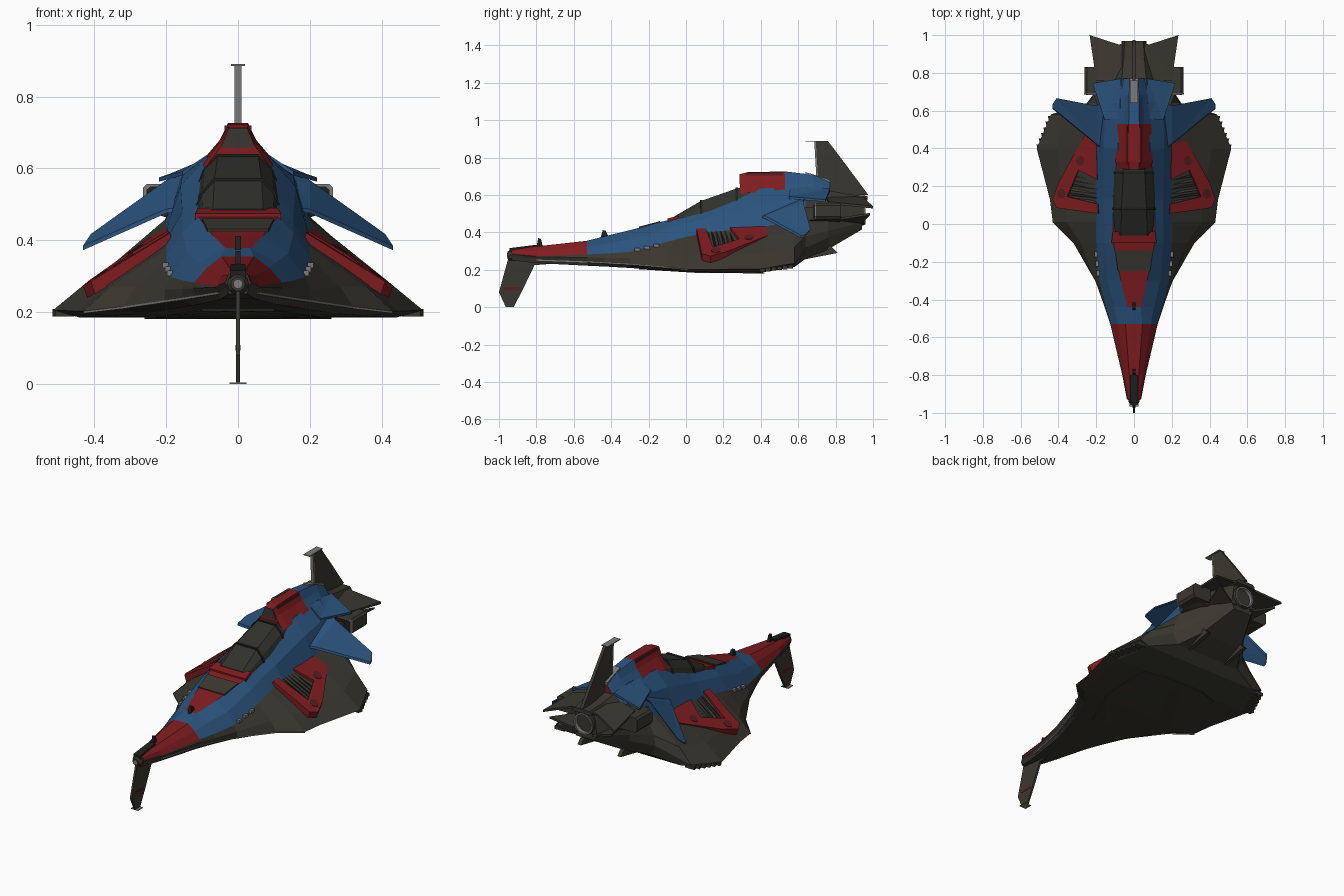
import bpy, bmesh, math

def material(name, rgb):
    m = bpy.data.materials.new(name)
    m.diffuse_color = (*rgb, 1)
    return m

OLIVE = material("dark olive", (0.042, 0.039, 0.029))
BLUE = material("hull blue", (0.024, 0.088, 0.205))
RED = material("hull red", (0.215, 0.012, 0.014))
BLACK = material("near black", (0.014, 0.014, 0.012))
GREY = material("metal grey", (0.20, 0.20, 0.20))
GLASS = material("canopy glass", (0.030, 0.030, 0.025))
MAROON = material("deep red", (0.10, 0.012, 0.013))

def finish(name, bm, mats):
    bmesh.ops.recalc_face_normals(bm, faces=bm.faces)
    me = bpy.data.meshes.new(name)
    bm.to_mesh(me)
    bm.free()
    for m in mats:
        me.materials.append(m)
    ob = bpy.data.objects.new(name, me)
    bpy.context.collection.objects.link(ob)
    return ob

def loft(name, stations, mats, rule=lambda y, band: 0):
    """stations: (y, half ring of (x, z) from bottom to top); mirrored in x."""
    bm = bmesh.new()
    rings = []
    for y, half in stations:
        pts = [(x, z) for x, z in half] + [(-x, z) for x, z in reversed(half)]
        rings.append([bm.verts.new((x, y, z)) for x, z in pts])
    n, h = len(rings[0]), len(stations[0][1])
    for i in range(len(rings) - 1):
        ym = (stations[i][0] + stations[i + 1][0]) / 2
        for j in range(n):
            k = (j + 1) % n
            f = bm.faces.new((rings[i][j], rings[i][k], rings[i + 1][k], rings[i + 1][j]))
            f.material_index = rule(ym, j if j < h else (2 * h - 2 - j if j < n - 1 else -1))
    bm.faces.new(rings[0])
    bm.faces.new(rings[-1])
    return finish(name, bm, mats)

def prism(name, pts, vec, mat, both=True):
    """Plate from a 3D outline pushed along vec, optionally on both sides."""
    bm = bmesh.new()
    for s in ((1, -1) if both else (1,)):
        a = [bm.verts.new((s * p[0], p[1], p[2])) for p in pts]
        b = [bm.verts.new((s * (p[0] + vec[0]), p[1] + vec[1], p[2] + vec[2])) for p in pts]
        caps = [bm.faces.new(a), bm.faces.new(b)]
        for i in range(len(a)):
            k = (i + 1) % len(a)
            bm.faces.new((a[i], a[k], b[k], b[i]))
        for f in caps:
            f.normal_update()
        bmesh.ops.triangulate(bm, faces=caps)
    return finish(name, bm, [mat])

def side_plate(name, yz, x, w, mat, both=False):
    return prism(name, [(x - w, y, z) for y, z in yz], (2 * w, 0, 0), mat, both)

def box(name, c, size, mat, both=False):
    x, y, z = c
    a, b, d = (v / 2 for v in size)
    return prism(name, [(x - a, y - b, z - d), (x + a, y - b, z - d), (x + a, y + b, z - d),
                        (x - a, y + b, z - d)], (0, 0, 2 * d), mat, both)

def tube(name, z, profile, mat, seg=20, caps=True):
    """Revolve (radius, y) around a lengthwise axis on the centre line."""
    bm = bmesh.new()
    rings = [[bm.verts.new((r * math.cos(2 * math.pi * i / seg), y, z + r * math.sin(2 * math.pi * i / seg)))
              for i in range(seg)] for r, y in profile]
    for p, q in zip(rings, rings[1:]):
        for i in range(seg):
            bm.faces.new((p[i], p[(i + 1) % seg], q[(i + 1) % seg], q[i]))
    if caps:
        bm.faces.new(rings[0])
        bm.faces.new(rings[-1])
    return finish(name, bm, [mat])

# Main hull: y, bottom z, edge x z, paint line x z, shoulder x z, top x z
rows = [
    (-.93, .25, .030, .270, .034, .285, .028, .303, .012, .310),
    (-.80, .236, .055, .255, .058, .272, .048, .300, .025, .325),
    (-.53, .222, .118, .245, .122, .282, .088, .322, .045, .355),
    (-.44, .218, .150, .240, .148, .286, .105, .338, .035, .378),
    (-.30, .210, .205, .232, .185, .296, .140, .362, .070, .412),
    (-.10, .195, .320, .215, .200, .350, .155, .420, .110, .465),
    (.01, .188, .430, .202, .200, .378, .155, .450, .112, .485),
    (.13, .187, .445, .202, .200, .402, .155, .478, .112, .515),
    (.40, .185, .515, .205, .200, .428, .160, .550, .085, .635),
    (.58, .215, .440, .235, .200, .460, .155, .580, .075, .645),
    (.64, .260, .250, .320, .200, .465, .150, .585, .075, .645),
    (.76, .310, .160, .370, .170, .460, .120, .570, .065, .625),
    (.94, .415, .070, .435, .075, .460, .065, .545, .050, .590),
]
hull = []
for y, zb, xe, ze, xm, zm, xs, zs, xt, zt in rows:
    flank = (xe + (xm - xe) * .35 + .006, ze + (zm - ze) * .35 + .008)
    hull.append((y, [(xe * .86, zb), (xe, ze), flank, (xm, zm), (xs, zs), (xt, zt)]))

def hull_paint(y, band):
    if band < 3 or y > .76 or (band == 3 and y > .64):
        return 0
    if y < -.53 or (band == 5 and -.44 < y < .05):
        return 2
    return 1
loft("main_hull", hull, [OLIVE, BLUE, RED], hull_paint)

# Cockpit canopy with frame bars
canopy = [(-.06, [(.105, .45), (.097, .475), (.07, .487)]), (.08, [(.125, .47), (.100, .53), (.066, .568)]),
          (.28, [(.128, .51), (.094, .60), (.056, .638)]), (.37, [(.115, .54), (.085, .615), (.05, .65)])]
loft("canopy", canopy, [GLASS])
for i, y in enumerate((.08, .27)):
    t = i * .95
    loft("canopy_frame_%d" % i, [(y + d, [(.127 + .003 * t, .47 + .04 * t), (.104 - .006 * t, .532 + .066 * t),
         (.068 - .01 * t, .573 + .07 * t)]) for d in (-.006, .008)], [BLACK])
prism("canopy_red_brow", [(-.12, -.10, .474), (.12, -.10, .474), (.112, -.04, .490), (-.112, -.04, .490)],
      (0, 0, -.02), RED, False)
prism("forward_dark_panel", [(-.085, -.25, .431), (.085, -.25, .431), (.10, -.14, .460), (-.10, -.14, .460)],
      (0, 0, -.008), OLIVE, False)

# Dorsal spine, red in front and blue behind
spine = [(.29, [(.092, .60), (.045, .665), (.026, .712)]), (.33, [(.098, .61), (.048, .675), (.028, .722)]),
         (.53, [(.092, .63), (.050, .68), (.028, .726)]), (.68, [(.080, .63), (.048, .675), (.026, .708)]),
         (.77, [(.07, .60), (.045, .64), (.022, .670)])]
loft("dorsal_spine", spine, [RED, BLUE], lambda y, b: 0 if y < .53 else 1)
prism("spine_intake", [(-.046, .286, .658), (.046, .286, .658), (.024, .286, .712), (-.024, .286, .712)],
      (0, .01, 0), OLIVE, False)
box("spine_rail", (.032, .42, .712), (.012, .2, .016), MAROON, True)
prism("spine_grey_strip", [(-.02, .64, .722), (.02, .64, .722), (.025, .77, .682), (-.025, .77, .682)],
      (0, 0, -.02), GREY, False)

# Tail fin with bright leading edge and flared cap
side_plate("tail_fin", [(.69, .887), (.76, .887), (.86, .755), (.975, .60), (.73, .60), (.70, .69)], 0, .009, OLIVE)
side_plate("tail_fin_leading_edge", [(.686, .887), (.694, .887), (.706, .69), (.697, .69)], 0, .0095, GREY)
box("tail_fin_cap", (0, .70, .8875), (.04, .12, .005), GREY)

# Ventral nose fin
side_plate("nose_fin", [(-.95, .262), (-1.0, .08), (-.965, .004), (-.92, .004), (-.875, .09), (-.81, .225),
                        (-.72, .232), (-.74, .26)], 0, .006, OLIVE)
box("nose_fin_foot", (0, -.943, .002), (.046, .045, .004), GREY)
box("nose_fin_mark", (0, -.93, .10), (.014, .09, .015), MAROON)

# Nose sensor, masts
tube("nose_sensor", .278, [(.02, -.955), (.03, -.94), (.032, -.90), (.026, -.82)], OLIVE, 10)
tube("nose_lens", .278, [(.012, -.958), (.012, -.94)], GREY, 10)
prism("nose_block", [(-.022, -.945, .316), (.022, -.945, .316), (.02, -.80, .334), (-.02, -.80, .334)],
      (0, 0, -.03), BLACK, False)
side_plate("front_mast", [(-.80, .32), (-.79, .37), (-.775, .365), (-.765, .32)], 0, .007, BLACK)
side_plate("rear_mast", [(-.46, .36), (-.445, .412), (-.43, .41), (-.41, .37)], 0, .009, BLACK)

# Red shoulder panels wrapped around louvred recesses
def on_panel(x, y, d=0):
    return (x, y, .275 + (.43 - x) * .62 + (y - .13) * .05 + d)
outline = [(.19, .055), (.41, .085), (.432, .13), (.40, .22), (.25, .49), (.20, .47), (.195, .235),
           (.295, .285), (.355, .145), (.19, .105)]
prism("red_shoulder_panel", [on_panel(*p) for p in outline], (-.012, 0, -.035), RED)
for i in range(6):
    y = .12 + i * .024
    xo = .352 - (y - .14) * .4
    prism("louvre_slat", [on_panel(.19, y - .01, -.012), on_panel(xo, y + .01, -.012),
                          on_panel(xo, y + .022, -.02), on_panel(.19, y + .002, -.02)],
          (0, 0, -.006), BLACK if i % 2 else OLIVE)
for cx, cy in ((.285, .335), (.385, .16)):
    prism("panel_disc", [on_panel(cx + .022 * math.cos(a * math.pi / 6), cy + .026 * math.sin(a * math.pi / 6), .002)
                         for a in range(12)], (0, 0, -.004), MAROON)

# Drooping blue wings and small rear winglets
prism("blue_wing", [(.15, .38, .48), (.20, .42, .475), (.432, .61, .372), (.43, .63, .375), (.41, .66, .405),
                    (.20, .62, .555), (.15, .64, .58)], (0, .006, .012), BLUE)
prism("rear_winglet", [(.06, .56, .655), (.155, .55, .592), (.22, .745, .575), (.19, .75, .585), (.07, .77, .635)],
      (0, 0, -.012), BLUE)

# Side thruster pods with bright front frames
for s in (1, -1):
    pod = [(.14, .47), (.25, .47), (.262, .485), (.262, .545), (.25, .557), (.14, .557)]
    prism("side_pod", [(s * x, .69, z) for x, z in pod], (0, .14, 0), OLIVE, False)
    prism("side_pod_frame", [(s * (x + (.003 if x > .2 else 0)), .686, z) for x, z in pod], (0, .008, 0), GREY, False)
    prism("side_pod_mouth", [(s * (.145 + (x - .14) * .9), .683, .5135 + (z - .5135) * .84) for x, z in pod],
          (0, .006, 0), BLACK, False)
prism("pod_pylon", [(.08, .60, .43), (.19, .62, .46), (.22, .70, .47), (.21, .80, .475), (.08, .84, .44)],
      (0, 0, .07), OLIVE)

# Central main engine nozzle with ring and vanes
tube("main_engine", .505, [(.066, .74), (.07, .90), (.064, .955), (.055, .955), (.05, .89)], OLIVE)
tube("engine_ring", .505, [(.062, .953), (.062, .961), (.053, .961), (.050, .92)], GREY, 20, False)
tube("engine_core", .505, [(.051, .885), (.051, .895), (.018, .93)], BLACK)
for i in range(10):
    a = i * math.pi / 5
    c, s = math.cos(a), math.sin(a)
    prism("engine_vane", [(r * c - w * s, .915, .505 + r * s + w * c) for r, w in
                          ((.018, -.002), (.052, -.002), (.052, .002), (.018, .002))], (0, .008, 0), GREY, False)

# Tail block and split tail plates
loft("tail_block", [(.74, [(.07, .56), (.07, .58), (.06, .615)]), (.97, [(.06, .572), (.065, .58), (.05, .595)])], [OLIVE])
prism("upper_tail_plate", [(.05, .75, .60), (.20, .76, .565), (.235, 1.0, .54), (.08, .95, .585), (.05, .96, .59)],
      (0, 0, -.012), OLIVE)
prism("lower_tail_plate", [(.05, .78, .455), (.14, .80, .475), (.20, .985, .505), (.08, .94, .46), (.05, .95, .45)],
      (0, 0, -.012), OLIVE)

# Ventral aft skids and belly plate
side_plate("aft_skid", [(.56, .24), (.68, .265), (.81, .29), (.77, .33), (.70, .36), (.60, .34)], .13, .012, OLIVE, True)
prism("belly_plate", [(.10, -.25, .208), (.24, .05, .189), (.26, .38, .186), (.14, .42, .186), (0, .42, .186), (0, -.25, .208)],
      (0, 0, -.005), OLIVE)

# Serrated rear edge, flank vents and bright leading-edge trim
for i in range(6):
    t = i / 5
    x, y, z = .505 - .06 * t, .41 + .15 * t, .188 + .018 * t
    prism("edge_tooth", [(x - .05, y - .012, z), (x + .004, y - .014, z), (x + .012, y + .012, z), (x - .05, y + .012, z)],
          (0, 0, .02), OLIVE)
for i in range(3):
    box("flank_vent", (.19 + i * .006, -.26 + i * .05, .308 + i * .011), (.016, .03, .016), GREY, True)
for a, b in zip(rows[1:6], rows[2:7]):
    prism("edge_trim", [(r[2] + .001, r[0], r[3] - h) for r, h in ((a, .006), (b, .006), (b, 0), (a, 0))],
          (-.008, 0, 0), GREY)
